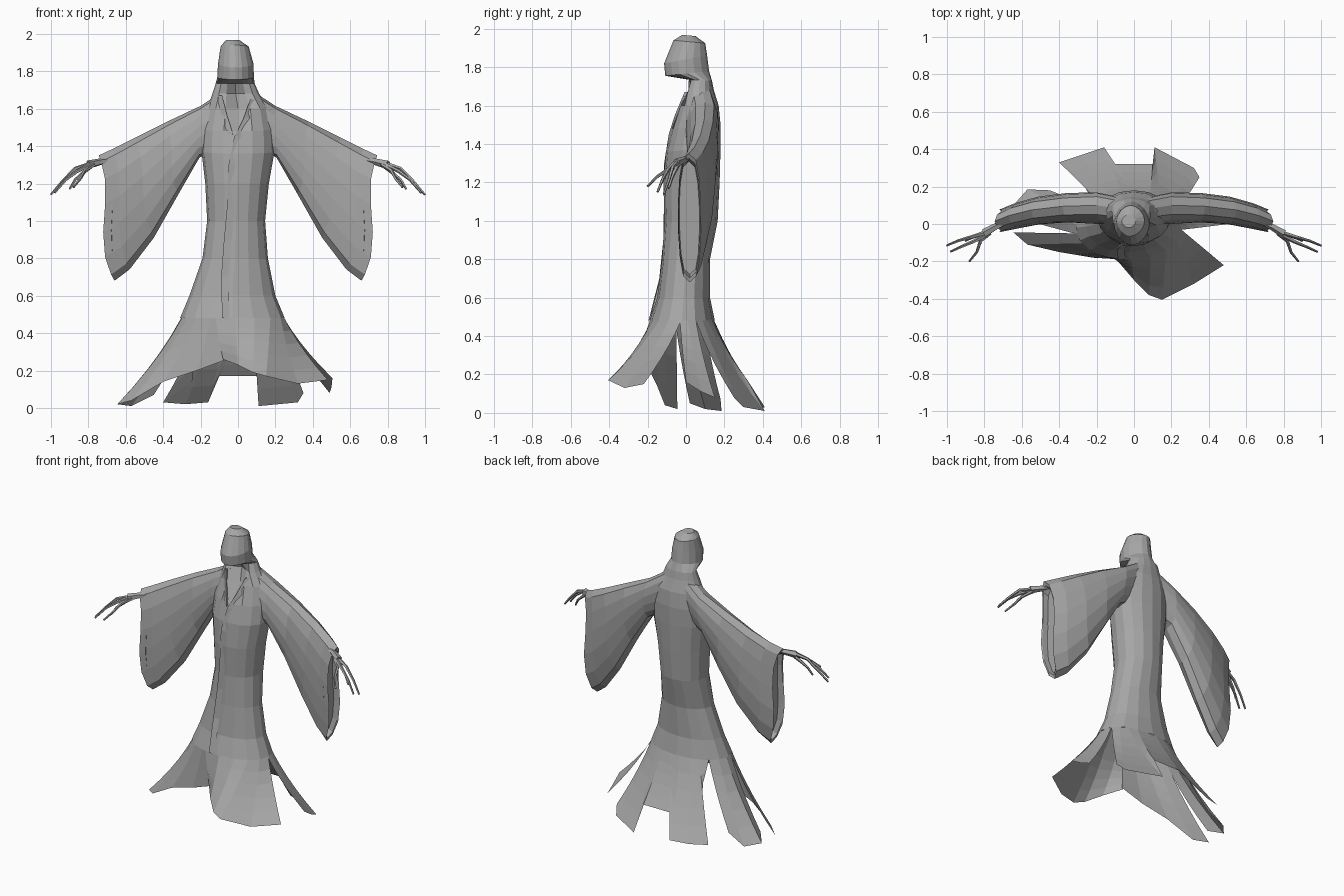
import bpy, bmesh, math
from mathutils import Vector

if "Cube" in bpy.data.objects:
    bpy.data.objects.remove(bpy.data.objects["Cube"])

grey = bpy.data.materials.new("robe_grey")
grey.diffuse_color = (0.38, 0.38, 0.38, 1)
grey.use_nodes = True
grey.node_tree.nodes["Principled BSDF"].inputs["Base Color"].default_value = grey.diffuse_color


def loft(name, rows, closed=True, cap_start=False, cap_end=False, outward=False):
    """Skin a list of equal-length point rows."""
    bm = bmesh.new()
    vs = [[bm.verts.new(p) for p in row] for row in rows]
    n = len(rows[0])
    for a, b in zip(vs, vs[1:]):
        for i in range(n if closed else n - 1):
            j = (i + 1) % n
            bm.faces.new((a[i], a[j], b[j], b[i]))
    if cap_start:
        bm.faces.new(vs[0])
    if cap_end:
        bm.faces.new(vs[-1])
    bmesh.ops.recalc_face_normals(bm, faces=bm.faces)
    if outward:                               # open cloth faces away from the axis
        facing = 0
        for f in bm.faces:
            c = f.calc_center_median()
            facing += f.normal.dot(Vector((c.x, c.y, 0.2))) * f.calc_area()
        if facing < 0:
            bmesh.ops.reverse_faces(bm, faces=bm.faces)
    me = bpy.data.meshes.new(name)
    bm.to_mesh(me)
    bm.free()
    me.materials.append(grey)
    ob = bpy.data.objects.new(name, me)
    bpy.context.collection.objects.link(ob)
    return ob


def power(v, e):
    return math.copysign(abs(v) ** e, v)


ROUND = 0.95


def ring_point(ring, deg):
    """Point on a tilted oval: centre x, half width, front y/z, back y/z."""
    cx, hw, yf, zf, yb, zb = ring
    e = 1.1 if zf > 1.74 else ROUND
    c, s = math.cos(math.radians(deg)), math.sin(math.radians(deg))
    t = (power(s, e) + 1) / 2
    return Vector((cx + hw * power(c, e), yf + (yb - yf) * t, zf + (zb - zf) * t))


# Robe trunk and drooping hood in one loft
trunk = [
    (-0.03, 0.28, -0.19, 0.48, 0.15, 0.48),
    (-0.03, 0.23, -0.15, 0.60, 0.125, 0.60),
    (-0.015, 0.175, -0.125, 0.80, 0.125, 0.80),
    (-0.01, 0.155, -0.112, 1.00, 0.165, 1.00),
    (-0.005, 0.17, -0.118, 1.20, 0.175, 1.20),
    (0.0, 0.195, -0.105, 1.36, 0.18, 1.38),
    (0.0, 0.19, -0.075, 1.48, 0.18, 1.50),
    (0.0, 0.165, -0.035, 1.60, 0.17, 1.60),
    (-0.012, 0.125, -0.01, 1.68, 0.145, 1.68),
    (-0.015, 0.105, 0.01, 1.735, 0.135, 1.73),
    (-0.013, 0.098, -0.108, 1.755, 0.12, 1.78),
    (-0.012, 0.095, -0.114, 1.82, 0.11, 1.86),
    (-0.018, 0.075, -0.065, 1.94, 0.10, 1.925),
    (-0.028, 0.038, -0.02, 1.968, 0.05, 1.962),
]
rows = [[ring_point(r, 22.5 * i) for i in range(16)] for r in trunk]
for k, i, depth in ((7, 12, 0.06), (8, 11, 0.04), (8, 12, 0.07), (8, 13, 0.04), (9, 12, 0.03)):
    rows[k][i].y += depth                    # open neckline hollow
loft("robe_and_hood", rows, cap_end=True)


def front_y(x, z):
    """Front surface of the trunk at x, z."""
    for a, b in zip(trunk, trunk[1:]):
        if a[3] <= z <= b[3]:
            f = (z - a[3]) / (b[3] - a[3])
            cx, hw, yf, _, yb, _ = (p + (q - p) * f for p, q in zip(a, b))
            c = min(1, abs(x - cx) / hw) ** (1 / ROUND)
            return (yf + yb) / 2 - (yb - yf) / 2 * (1 - c * c) ** (ROUND / 2)


def edge_strip(name, path, width):
    loft(name, [[(x, front_y(x, z) + 0.008, z), (x, front_y(x, z) - 0.008, z),
                 (x + width, front_y(x + width, z) + 0.002, z)] for x, z in path],
         closed=False, outward=True)


# Overlapping front edge and lapels
edge_strip("front_overlap", [(-0.085, 0.481), (-0.09, 0.70), (-0.075, 0.90), (-0.06, 1.06),
                             (-0.05, 1.30), (-0.02, 1.45), (0.03, 1.55), (0.065, 1.65)], 0.04)
edge_strip("left_lapel", [(-0.025, 1.46), (-0.06, 1.57), (-0.085, 1.67)], -0.03)


def edge_point(deg):
    """Point on the straight-sided lower edge of the trunk."""
    f = (deg % 360) / 22.5
    i = int(f)
    return rows[0][i % 16].lerp(rows[0][(i + 1) % 16], f - i)


# Torn skirt panels: swept from the trunk's lower edge to a ragged hem
def panel(name, a0, a1, hem):
    hem = [Vector(h) for h in hem]
    n = len(hem) - 1
    tops = [edge_point(a0 + (a1 - a0) * i / n) for i in range(n + 1)]
    grid = []
    for k in range(6):
        t = k / 5
        line = []
        for p, h in zip(tops, hem):
            d = h - p
            ctrl = p + Vector((d.x * 0.36, d.y * 0.36, d.z * 0.5))
            line.append(p * (1 - t) ** 2 + ctrl * 2 * t * (1 - t) + h * t * t)
        grid.append(line)
    return loft(name, grid, closed=False, outward=True)


panel("front_right_panel", 252, 358,
      [(-0.08, -0.20, 0.26), (0.0, -0.30, 0.23), (0.08, -0.38, 0.19), (0.15, -0.405, 0.17),
       (0.32, -0.32, 0.13), (0.48, -0.22, 0.15)])
panel("front_left_panel", 264, 190,
      [(-0.06, -0.19, 0.26), (-0.22, -0.18, 0.20), (-0.40, -0.15, 0.14),
       (-0.57, -0.11, 0.04), (-0.645, -0.045, 0.02)])
panel("left_side_tail", 192, 138,
      [(-0.58, 0.02, 0.05), (-0.645, 0.10, 0.02), (-0.57, 0.185, 0.01), (-0.45, 0.18, 0.07)])
panel("back_panel", 138, 24,
      [(-0.24, 0.28, 0.15), (-0.40, 0.33, 0.03), (-0.28, 0.37, 0.02), (-0.16, 0.41, 0.03),
       (-0.10, 0.32, 0.17), (0.10, 0.32, 0.17), (0.11, 0.41, 0.01), (0.32, 0.30, 0.03),
       (0.35, 0.25, 0.08)])
panel("right_side_tail", 24, -4,
      [(0.49, 0.15, 0.08), (0.50, 0.08, 0.11), (0.505, 0.0, 0.16)])

# Wide hanging sleeves: top x/z, bottom x/z, top y, bottom y, half thickness
sleeve = [
    (0.07, 1.70, 0.12, 1.38, 0.08, 0.06, 0.075),
    (0.20, 1.615, 0.205, 1.34, 0.10, 0.07, 0.082),
    (0.38, 1.53, 0.32, 1.14, 0.095, 0.08, 0.078),
    (0.55, 1.445, 0.45, 0.91, 0.075, 0.07, 0.075),
    (0.67, 1.385, 0.58, 0.74, 0.045, 0.04, 0.07),
    (0.745, 1.35, 0.66, 0.68, 0.015, 0.02, 0.06),
]


def sleeve_ring(s, side, shrink=1.0, inset=0.0, bulge=0.0):
    xt, zt, xb, zb, yt, yb, h = s
    out = []
    for i in range(14):
        a = math.tau * i / 14
        t = (1 - math.cos(a) * shrink) / 2
        y = yt + (yb - yt) * t + h * shrink * power(math.sin(a), 0.65)
        x = xt + (xb - xt) * t - inset + bulge * t * (1 - t) * (t - 0.4)
        out.append((side * x, y, zt + (zb - zt) * t))
    return out


# Bony hands: wrist, palm and fingers as thin tapered tubes
def tube(name, pts, r0, r1, side):
    pts = [Vector((side * x, y, z)) for x, y, z in pts]
    rings = []
    for i, p in enumerate(pts):
        d = (pts[min(i + 1, len(pts) - 1)] - pts[max(i - 1, 0)]).normalized()
        u = d.cross(Vector((0, 0, 1))).normalized()
        v = u.cross(d)
        r = r0 + (r1 - r0) * i / (len(pts) - 1)
        rings.append([p + u * r * math.cos(a) + v * r * math.sin(a)
                      for a in (math.tau * k / 5 for k in range(5))])
    loft(name, rings, cap_start=True, cap_end=True)


fingers = {
    "index_finger": [(0.79, -0.06, 1.30), (0.86, -0.095, 1.265), (0.92, -0.12, 1.22), (0.98, -0.148, 1.15)],
    "middle_finger": [(0.79, -0.045, 1.305), (0.87, -0.07, 1.28), (0.94, -0.09, 1.21), (1.0, -0.115, 1.14)],
    "little_finger": [(0.78, -0.04, 1.295), (0.83, -0.06, 1.255), (0.87, -0.075, 1.22), (0.90, -0.09, 1.17)],
    "thumb": [(0.77, -0.05, 1.30), (0.82, -0.09, 1.27), (0.84, -0.15, 1.23), (0.88, -0.20, 1.18)],
}
for side, label in ((1, "right"), (-1, "left")):
    loft(label + "_sleeve",
         [sleeve_ring(s, side, bulge=0.55 * i / 5) for i, s in enumerate(sleeve)] +
         [sleeve_ring(sleeve[-1], side, 0.93, 0.005, 0.5),
          sleeve_ring(sleeve[-1], side, 0.88, 0.04, 0.5)],
         cap_start=True, cap_end=True)
    tube(label + "_wrist", [(0.68, 0.01, 1.325), (0.74, -0.015, 1.315), (0.80, -0.05, 1.30)],
         0.014, 0.024, side)
    for part, pts in fingers.items():
        tube(label + "_" + part, pts, 0.012, 0.006, side)
